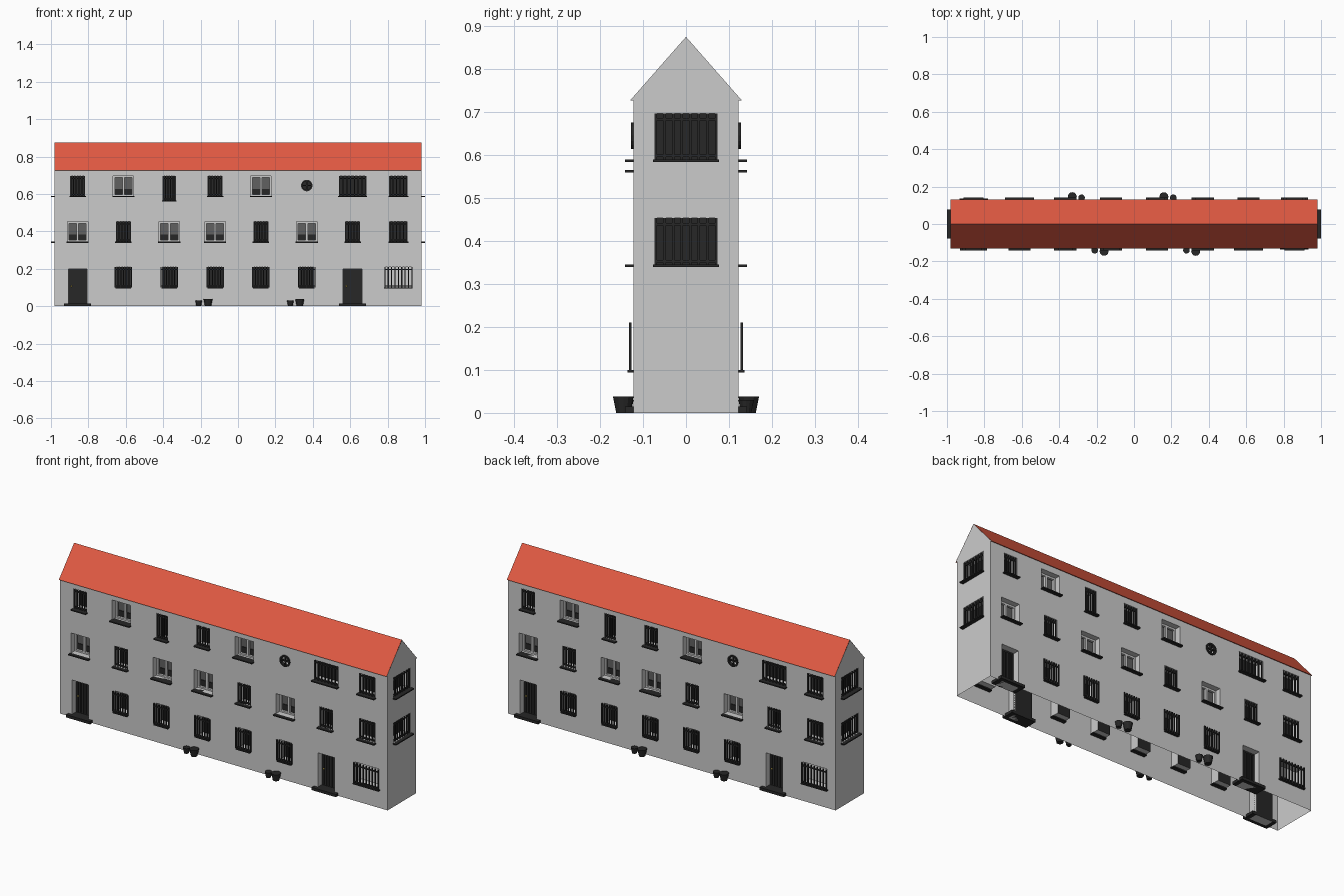
import bpy, bmesh
from math import pi, cos, sin
from mathutils import Matrix, Vector

if "Cube" in bpy.data.objects:
    bpy.data.objects.remove(bpy.data.objects["Cube"])


def material(name, rgb):
    m = bpy.data.materials.new(name)
    m.diffuse_color = (*rgb, 1)
    m.use_nodes = True
    m.node_tree.nodes["Principled BSDF"].inputs["Base Color"].default_value = m.diffuse_color
    return m


DARK = material("dark", (0.02, 0.02, 0.02))
GLASS = material("glass", (0.12, 0.12, 0.12))
RED = material("roof_red", (0.75, 0.1, 0.055))
GOLD = material("brass", (0.8, 0.6, 0.1))
MATS = {"panes": DARK, "glass": GLASS, "sills": DARK, "bars": DARK, "doors": DARK,
        "steps": DARK, "pots": DARK, "round_frame": DARK, "knobs": GOLD}
L, W, EAVE, RIDGE = 0.98, 0.122, 0.73, 0.875
DEPTH = 0.05
ROWS = (0, 0.243, 0.487, EAVE)
parts = {}


def part(name):
    return parts.setdefault(name, bmesh.new())


def box(name, x0, x1, y0, y1, z0, z1):
    m = Matrix.Translation(((x0 + x1) / 2, (y0 + y1) / 2, (z0 + z1) / 2))
    bmesh.ops.create_cube(part(name), size=1,
                          matrix=m @ Matrix.Diagonal((x1 - x0, y1 - y0, z1 - z0, 1)))


def face(name, pts):
    bm = part(name)
    bm.faces.new([bm.verts.new(p) for p in pts])


def strip(name, a, b):
    # closed band of quads between two rings
    for i in range(len(a)):
        j = (i + 1) % len(a)
        if (Vector(a[i]) - Vector(a[j])).length > 1e-5:
            face(name, [a[i], a[j], b[j], b[i]])


def ring(x0, x1, z0, z1, y):
    return [(x0, y, z0), (x1, y, z0), (x1, y, z1), (x0, y, z1)]


def hole(outer, inner, y, pane):
    # wall around an opening, its reveal and the pane at the back
    back = [(p[0], y + DEPTH, p[2]) for p in inner]
    strip("wall", outer, inner)
    strip("wall", inner, back)
    face(pane, back)


def bars(x0, x1, z0, z1, y, n):
    for i in range(n):
        x = x0 + (x1 - x0) * i / (n - 1)
        box("bars", x - .003, x + .003, y - .003, y + .003, z0, z1)
    for z in (z0 + .008, z1 - .014):
        box("bars", x0, x1, y - .003, y + .003, z - .003, z + .003)


def sill(cx, w, z, y, out=.02):
    box("sills", cx - w / 2 - .004, cx + w / 2 + .004, y - out, y + .02, z - .006, z)


def window(cell, cx, w, z0, z1, y, kind):
    x0, x1 = cx - w / 2, cx + w / 2
    inner = ring(x0, x1, z0, z1, y)
    hole(ring(*cell, y), inner, y, {"framed": "glass", "open": "wall"}.get(kind, "panes"))
    if kind == "framed":
        # casement frame, mullion and dark lower half
        ya, yb = y + .03, y + .042
        for a, b in ((x0, x0 + .009), (cx - .006, cx + .006), (x1 - .009, x1)):
            box("frames", a, b, ya, yb, z0, z1)
        for a, b in ((z0, z0 + .008), (z1 - .01, z1)):
            box("frames", x0, x1, ya, yb, a, b)
        box("panes", x0, x1, y + .044, y + .048, z0, z0 + (z1 - z0) * .35)
        sill(cx, w, z0, y)
    elif kind in ("grille", "open"):
        e = .006 if kind == "grille" else 0
        bars(x0 - e, x1 + e, z0, z1, y - .008, 7 if kind == "grille" else 9)
        sill(cx, w, z0, y, .014)
    else:
        bars(x0 + .003, x1 - .003, z0, z1, y + .006, max(6, round(w / .018)))
        sill(cx, w, z0, y)


def door(cell, cx, y):
    x0, x1, z1 = cx - .05, cx + .05, .2
    hole(ring(*cell, y), ring(x0, x1, 0, z1, y), y, "panes")
    box("doors", x0, x1, y + .035, y + .049, .015, z1)
    for i in range(6):
        x = x0 + .01 + i * .016
        box("doors", x - .005, x + .005, y + .03, y + .036, .02, z1 - .01)
    bmesh.ops.create_icosphere(part("knobs"), subdivisions=1, radius=.005,
                               matrix=Matrix.Translation((x0 + .017, y + .027, .107)))
    box("steps", cx - .072, cx + .072, y - .02, y + .05, 0, .015)


def round_window(cell, cx, cz, y, n=16):
    x0, x1, z0, z1 = cell
    c = [Vector(p) for p in ring(x0, x1, z0, z1, y)]
    outer = [tuple(c[i // 4].lerp(c[(i // 4 + 1) % 4], i % 4 / 4)) for i in range(n)]

    def circ(r, yy):
        return [(cx + r * cos(-.75 * pi + 2 * pi * i / n), yy,
                 cz + r * sin(-.75 * pi + 2 * pi * i / n)) for i in range(n)]
    hole(outer, circ(.03, y), y, "panes")
    rings = [circ(.031, y), circ(.031, y - .006), circ(.023, y - .006), circ(.023, y + .01)]
    for a, b in zip(rings, rings[1:]):
        strip("round_frame", a, b)
    box("round_frame", cx - .003, cx + .003, y - .003, y + .006, cz - .025, cz + .025)
    box("round_frame", cx - .025, cx + .025, y - .003, y + .006, cz - .003, cz + .003)


def pot(x, y, r, h):
    bmesh.ops.create_cone(part("pots"), cap_ends=True, segments=12, radius1=r * .68, radius2=r,
                          depth=h, matrix=Matrix.Translation((x, y, h / 2)))


def finish(prefix, angle):
    # make objects and their copies on the opposite side
    for name, bm in parts.items():
        bmesh.ops.remove_doubles(bm, verts=bm.verts, dist=1e-5)
        if name not in ("wall", "panes", "glass"):
            bmesh.ops.recalc_face_normals(bm, faces=bm.faces)
        me = bpy.data.meshes.new(f"{prefix}_{name}")
        bm.to_mesh(me)
        bm.free()
        if name in MATS:
            me.materials.append(MATS[name])
        for side, a in (("a", angle), ("b", angle + pi)):
            ob = bpy.data.objects.new(f"{prefix}_{name}_{side}", me)
            ob.rotation_euler.z = a
            bpy.context.collection.objects.link(ob)
    parts.clear()


# Long facade: D door, G outside grille, O open grille, B framed,
# A barred, E wider barred, V wide barred, T tall barred, R round
LAYOUT = ("DGGGGGDO", "BABBABAE", "ABTABRVE")
SPANS = ((.10, .21), (.345, .453), (.59, .697))
KINDS = {"G": (.075, "grille"), "O": (.145, "open"), "B": (.11, "framed"), "A": (.08, "barred"),
         "E": (.098, "barred"), "V": (.147, "barred"), "T": (.07, "barred")}
for r, row in enumerate(LAYOUT):
    for i, k in enumerate(row):
        cx = -L + .245 * (i + .5)
        cell = (cx - .1225, cx + .1225, ROWS[r], ROWS[r + 1])
        z0, z1 = SPANS[r]
        if k == "D":
            door(cell, cx, -W)
        elif k == "R":
            round_window(cell, cx, .645, -W)
        else:
            w, kind = KINDS[k]
            window(cell, cx, w, .565 if k == "T" else z0, z1, -W, kind)
for x in (-.16, .33):
    pot(x, -.146, .024, .038)
    pot(x - .05, -.14, .018, .03)
finish("long_side", 0)

# End walls with gables
face("wall", ring(-W, W, 0, ROWS[1], -L))
for r in (1, 2):
    window((-W, W, ROWS[r], ROWS[r + 1]), 0, .146, *SPANS[r], -L, "barred")
face("wall", [(-.13, -L, .727), (.13, -L, .727), (0, -L, RIDGE)])
finish("end", pi / 2)

# Roof slopes with a small eave
face("slope", [(-L, -.131, .726), (L, -.131, .726), (L, 0, RIDGE + .001), (-L, 0, RIDGE + .001)])
face("slope", [(-L, -W, EAVE), (L, -W, EAVE), (L, -.131, .726), (-L, -.131, .726)])
MATS["slope"] = RED
finish("roof", 0)
